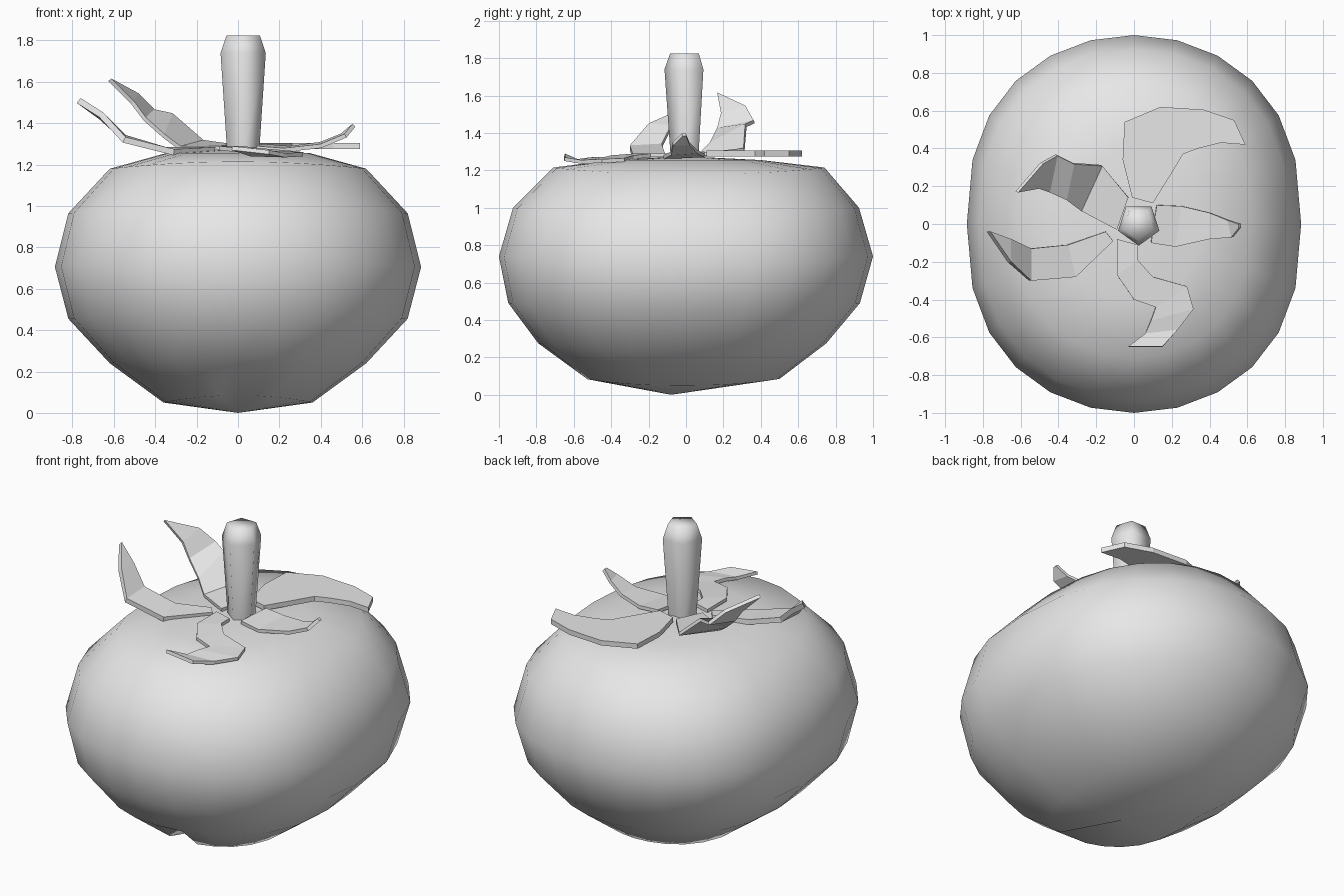
import bpy, bmesh, math

cube = bpy.data.objects.get("Cube")
if cube:
    bpy.data.objects.remove(cube, do_unlink=True)

GREY = (0.8, 0.8, 0.8, 1)
grey = bpy.data.materials.new("plain grey")
grey.use_nodes = True
grey.diffuse_color = GREY
grey.node_tree.nodes["Principled BSDF"].inputs["Base Color"].default_value = GREY


def finish(bm, name, smooth):
    bmesh.ops.recalc_face_normals(bm, faces=bm.faces)
    for face in bm.faces:
        face.smooth = smooth
    mesh = bpy.data.meshes.new(name)
    bm.to_mesh(mesh)
    bm.free()
    mesh.materials.append(grey)
    obj = bpy.data.objects.new(name, mesh)
    bpy.context.collection.objects.link(obj)
    return obj


def skin(bm, rings):
    """Join consecutive closed rings with quads."""
    count = len(rings[0])
    for low, high in zip(rings, rings[1:]):
        for i in range(count):
            j = (i + 1) % count
            bm.faces.new((low[i], low[j], high[j], high[i]))


def cap(bm, ring, point):
    """Close a ring with a fan to one point."""
    tip = bm.verts.new(point)
    for i, vert in enumerate(ring):
        bm.faces.new((vert, ring[(i + 1) % len(ring)], tip))


def squash(value, power):
    return math.copysign(abs(value) ** power, value)


# Fruit body: rounded oval rings of (half width, half depth, height, y shift)
SIDES = 24
PROFILE = [(.36, .52, .05, -.02), (.62, .77, .24, -.02), (.82, .94, .455, -.01),
           (.885, 1, .705, 0), (.82, .925, .965, 0), (.62, .725, 1.18, .015),
           (.35, .4, 1.255, 0)]
bm = bmesh.new()
rings = []
for rx, ry, z, shift in PROFILE:
    ring = []
    for i in range(SIDES):
        a = math.tau * i / SIDES
        s = math.sin(a)
        ring.append(bm.verts.new((rx * math.cos(a), ry * squash(s, .8) + shift,
                                  z + .035 * s * s * (z < 1.2))))
    rings.append(ring)
skin(bm, rings)
cap(bm, rings[0], (0, -.08, 0))
cap(bm, rings[-1], (0, 0, 1.275))
# Small dent at the front of the base
dent = rings[0][SIDES * 3 // 4]
dent.co.y += .05
dent.co.z += .04
finish(bm, "fruit_body", True)

# Stem: five-sided, flaring upward, with a pinched top
bm = bmesh.new()
rings = []
for radius, z in [(.08, 1.24), (.115, 1.74), (.085, 1.825)]:
    rings.append([bm.verts.new((.025 + radius * math.cos(a), radius * math.sin(a), z))
                  for a in (math.tau * i / 5 - math.pi / 2 for i in range(5))])
skin(bm, rings)
bm.faces.new(rings[0])
bm.faces.new(rings[-1])
stem = finish(bm, "stem", True)
bpy.context.view_layer.objects.active = stem
stem.select_set(True)
bpy.ops.object.shade_smooth_by_angle(angle=math.radians(75))
stem.select_set(False)


def leaf(name, ribs, thickness=.03):
    """Faceted leaf from ribs of (x, y, z) on one edge and the other."""
    bm = bmesh.new()
    rows = [[bm.verts.new(rib[:3]), bm.verts.new(rib[3:])] for rib in ribs]
    for (a, b), (c, d) in zip(rows, rows[1:]):
        bm.faces.new((a, b, d, c))
    bmesh.ops.remove_doubles(bm, verts=bm.verts, dist=.001)
    obj = finish(bm, name, False)
    shell = obj.modifiers.new("thickness", 'SOLIDIFY')
    shell.thickness = thickness
    shell.offset = 0
    return obj


# Calyx leaves
leaf("back_leaf", [
    (-.01, .14, 1.29, .1, .11, 1.29), (-.06, .34, 1.29, .2, .27, 1.29),
    (-.05, .54, 1.29, .26, .37, 1.29), (.14, .62, 1.29, .34, .4, 1.29),
    (.37, .605, 1.29, .46, .43, 1.29), (.53, .55, 1.29, .59, .42, 1.29)])
leaf("left_leaf", [
    (.12, .1, 1.29, .09, -.1, 1.28), (.25, .095, 1.28, .22, -.12, 1.27),
    (.4, .06, 1.3, .4, -.08, 1.29), (.5, .02, 1.34, .52, -.07, 1.34),
    (.56, 0, 1.39, .56, -.02, 1.39)], .02)
leaf("front_leaf", [
    (-.09, -.08, 1.28, .02, -.11, 1.28), (-.09, -.27, 1.28, .02, -.19, 1.28),
    (0, -.4, 1.27, .1, -.28, 1.27), (.115, -.44, 1.26, .28, -.33, 1.255),
    (.09, -.51, 1.26, .315, -.45, 1.25), (.06, -.58, 1.25, .23, -.56, 1.245),
    (-.03, -.65, 1.28, .15, -.65, 1.26)], .02)
leaf("right_leaf", [
    (-.15, -.04, 1.27, -.11, -.09, 1.27), (-.35, -.11, 1.27, -.31, -.28, 1.26),
    (-.55, -.13, 1.33, -.55, -.3, 1.32), (-.66, -.08, 1.43, -.66, -.2, 1.44),
    (-.77, -.04, 1.51, -.77, -.04, 1.51)])
leaf("back_right_leaf", [
    (-.03, .14, 1.29, -.09, -.03, 1.28), (-.17, .31, 1.31, -.28, .07, 1.28),
    (-.32, .32, 1.44, -.36, .13, 1.34), (-.41, .365, 1.46, -.45, .17, 1.42),
    (-.49, .32, 1.54, -.51, .19, 1.5), (-.62, .17, 1.61, -.62, .17, 1.61)], .02)
